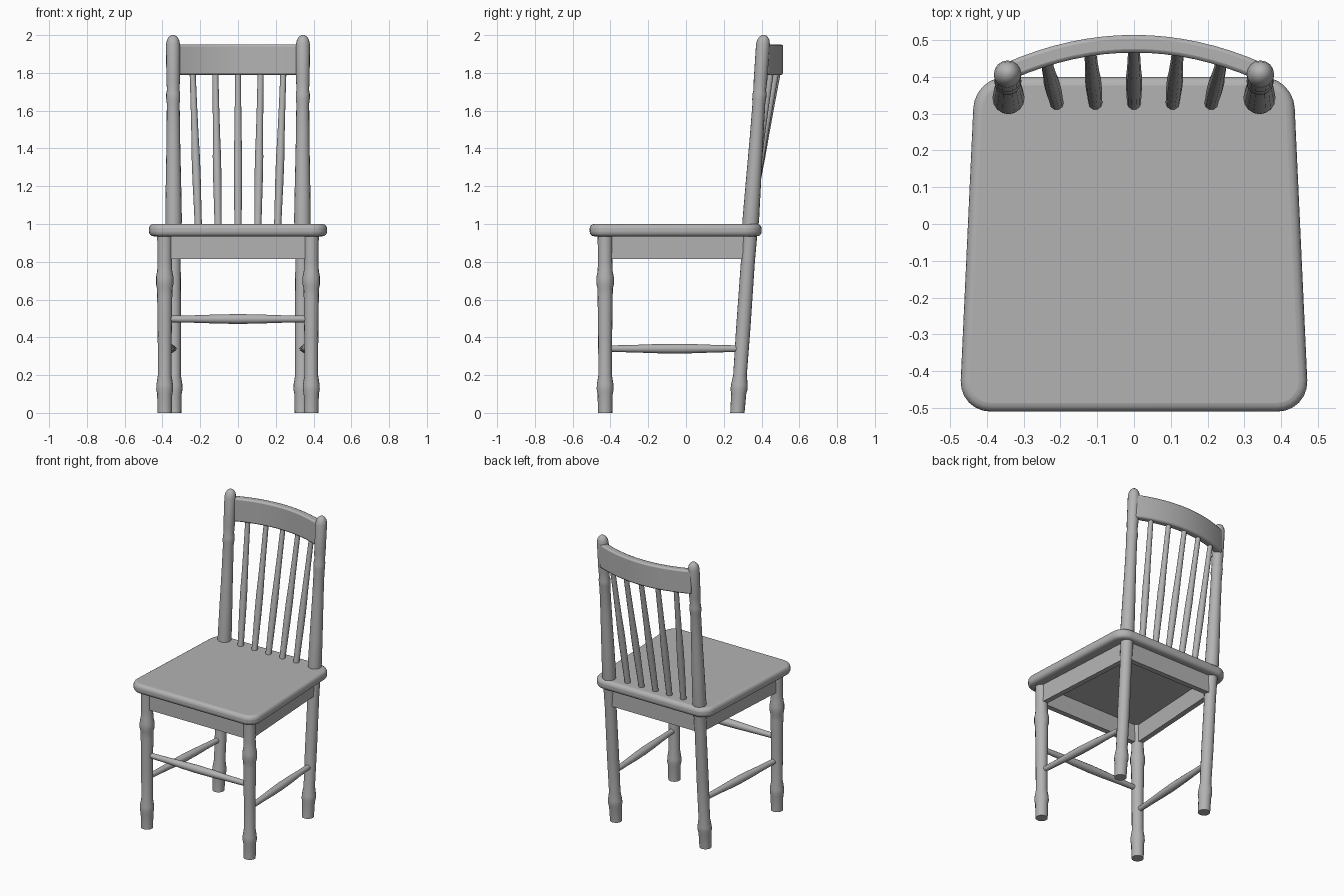
import bpy, bmesh, math
from mathutils import Vector

if "Cube" in bpy.data.objects:
    bpy.data.objects.remove(bpy.data.objects["Cube"])

grey = bpy.data.materials.new("grey wood")
grey.use_nodes = True
grey.diffuse_color = (0.45, 0.45, 0.45, 1)
grey.node_tree.nodes["Principled BSDF"].inputs["Base Color"].default_value = (0.45, 0.45, 0.45, 1)


def finish(name, bm, bevel=0, segments=3):
    bmesh.ops.recalc_face_normals(bm, faces=bm.faces)
    mesh = bpy.data.meshes.new(name)
    bm.to_mesh(mesh)
    bm.free()
    mesh.materials.append(grey)
    obj = bpy.data.objects.new(name, mesh)
    bpy.context.collection.objects.link(obj)
    if bevel:
        mod = obj.modifiers.new("rounded edges", "BEVEL")
        mod.width, mod.segments, mod.limit_method = bevel, segments, "ANGLE"
        mod.angle_limit = math.radians(50)
    bpy.ops.object.select_all(action="DESELECT")
    obj.select_set(True)
    bpy.context.view_layer.objects.active = obj
    bpy.ops.object.shade_smooth_by_angle(angle=math.radians(40))
    return obj


def skin(bm, rings):
    """Join matching rings of points into a closed tube."""
    loops = [[bm.verts.new(p) for p in ring] for ring in rings]
    n = len(loops[0])
    for low, high in zip(loops, loops[1:]):
        for i in range(n):
            j = (i + 1) % n
            bm.faces.new((low[i], low[j], high[j], high[i]))
    bm.faces.new(loops[0][::-1])
    bm.faces.new(loops[-1])


def turned(name, start, end, profile, sides=16, upright=True):
    """Turned bar; profile holds (fraction along, radius)."""
    a, b = Vector(start), Vector(end)
    if upright:
        u, v = Vector((1, 0, 0)), Vector((0, 1, 0))
    else:
        u = Vector((0, 0, 1))
        v = (b - a).normalized().cross(u)
    turns = [math.tau * i / sides for i in range(sides)]
    bm = bmesh.new()
    skin(bm, [[a.lerp(b, t) + r * (u * math.cos(w) + v * math.sin(w)) for w in turns]
              for t, r in profile])
    return finish(name, bm)


def panel(name, a, b, z0, z1, thick):
    """Upright board between two plan points."""
    a, b = Vector((*a, 0)), Vector((*b, 0))
    side = (b - a).normalized().cross(Vector((0, 0, 1))) * thick / 2
    bm = bmesh.new()
    skin(bm, [[p + Vector((0, 0, z)) for p in (a - side, b - side, b + side, a + side)]
              for z in (z0, z1)])
    return finish(name, bm)


# Seat: tapered slab with rounded corners and edges
bm = bmesh.new()
skin(bm, [[(-0.475, -0.51, z), (0.475, -0.51, z), (0.433, 0.40, z), (-0.433, 0.40, z)]
          for z in (0.935, 1.0)])
uprights = [e for e in bm.edges if abs(e.verts[0].co.z - e.verts[1].co.z) > 0.01]
bmesh.ops.bevel(bm, geom=uprights, offset=0.085, segments=6, profile=0.5, affect="EDGES")
finish("seat", bm, bevel=0.024, segments=4)

# Turned profiles
FOOT = [(0, 0.038), (0.10, 0.040), (0.125, 0.045), (0.15, 0.044), (0.20, 0.036)]
FRONT_LEG = FOOT + [(0.40, 0.037), (0.62, 0.040), (0.66, 0.041), (0.68, 0.046),
                    (0.72, 0.046), (0.75, 0.040), (0.80, 0.038), (0.95, 0.040)]
POST = FOOT + [(0.45, 0.038), (0.80, 0.037), (0.95, 0.040), (1.02, 0.044), (1.20, 0.041),
               (1.45, 0.036), (1.64, 0.034), (1.66, 0.037), (1.69, 0.037), (1.71, 0.033),
               (1.76, 0.036), (1.95, 0.037), (1.975, 0.032), (1.99, 0.023), (2.0, 0.010)]
STRETCHER = [(0, 0.017), (0.2, 0.020), (0.35, 0.024), (0.5, 0.026),
             (0.65, 0.024), (0.8, 0.020), (1, 0.017)]
SPINDLE = [(0, 0.019), (0.12, 0.020), (0.3, 0.022), (0.45, 0.022),
           (0.6, 0.019), (0.8, 0.017), (1, 0.016)]

# Legs, back posts, side stretchers and side aprons
for s, side in ((1, "left"), (-1, "right")):
    turned(f"{side}_front_leg", (s * 0.388, -0.428, 0), (s * 0.388, -0.428, 0.95),
           [(z / 0.95, r) for z, r in FRONT_LEG])
    turned(f"{side}_back_post", (s * 0.338, 0.272, 0), (s * 0.344, 0.411, 2),
           [(z / 2, r) for z, r in POST])
    turned(f"{side}_stretcher", (s * 0.385, -0.41, 0.34), (s * 0.342, 0.29, 0.34),
           STRETCHER, 12, upright=False)
    panel(f"{side}_apron", (s * 0.388, -0.42), (s * 0.343, 0.33), 0.815, 0.95, 0.035)

# Front stretcher and cross aprons
turned("front_stretcher", (-0.37, -0.428, 0.497), (0.37, -0.428, 0.497),
       STRETCHER, 12, upright=False)
panel("front_apron", (-0.38, -0.43), (0.38, -0.43), 0.815, 0.95, 0.035)
panel("back_apron", (-0.34, 0.335), (0.34, 0.335), 0.815, 0.95, 0.035)


# Bowed top rail
def bow(x):
    return 0.49 - 0.07 * (x / 0.33) ** 2


bm = bmesh.new()
rings = []
for i in range(17):
    x = -0.34 + 0.68 * i / 16
    out = Vector((0.14 * x / 0.33 ** 2, 1)).normalized() * 0.024
    rings.append([(x + k * out.x, bow(x) + k * out.y, z)
                  for k, z in ((-1, 1.79), (1, 1.79), (1, 1.95), (-1, 1.95))])
skin(bm, rings)
finish("top_rail", bm, bevel=0.010, segments=2)

# Fanned back spindles
for i in range(-2, 3):
    turned(f"spindle_{i + 3}", (i * 0.105, 0.328, 0.99),
           (i * 0.12, bow(i * 0.12) - 0.004, 1.80), SPINDLE, 10)
